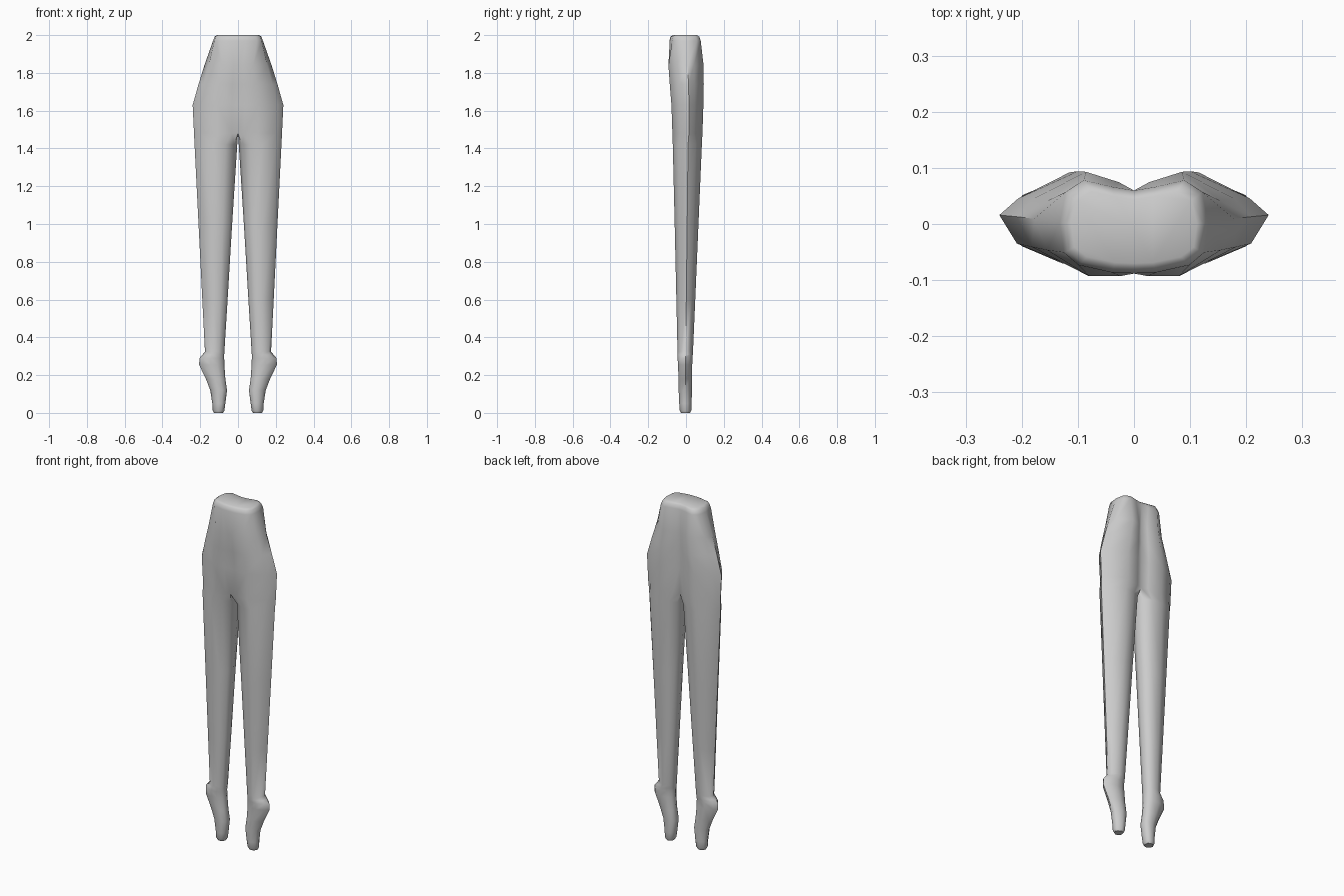
import bpy, bmesh

if "Cube" in bpy.data.objects:
    bpy.data.objects.remove(bpy.data.objects["Cube"])

# Half cross-sections: (0..1 from inner to outer edge, -1..1 from front to back)
WAIST = [(0, .78), (.3, .86), (.68, 1), (.92, .75), (1, .1), (.95, -.55),
         (.75, -.82), (.3, -.98), (0, -1), (0, 0)]
HIP = [(0, .62), (.15, .80), (.48, 1), (.86, .45), (1, .1), (.87, -.5),
       (.45, -1), (.14, -1), (0, -.95), (0, 0)]
LEG = [(.07, .6), (.25, .88), (.52, 1), (.86, .58), (1, .05), (.87, -.6),
       (.55, -1), (.28, -.92), (.07, -.6), (0, 0)]

# Levels: section, z, inner x, outer x, front y, back y
LEVELS = [
    (WAIST, 2.0, 0, .112, -.070, .058),
    (WAIST, 1.992, 0, .124, -.082, .070),
    (WAIST, 1.97, 0, .132, -.088, .078),
    (HIP, 1.84, 0, .178, -.093, .093),
    (HIP, 1.74, 0, .209, -.086, .094),
    (HIP, 1.63, 0, .240, -.077, .092),
    (HIP, 1.48, 0, .233, -.072, .087),
    (LEG, 1.42, .004, .230, -.070, .084),
    (LEG, 1.0, .031, .209, -.060, .066),
    (LEG, .6, .055, .189, -.051, .049),
    (LEG, .325, .072, .175, -.045, .037),
    (LEG, .308, .073, .188, -.046, .036),
    (LEG, .29, .073, .204, -.045, .034),
    (LEG, .255, .072, .206, -.042, .033),
    (LEG, .18, .067, .170, -.040, .032),
    (LEG, .12, .058, .147, -.039, .031),
    (LEG, .05, .067, .136, -.036, .030),
    (LEG, .012, .072, .134, -.033, .028),
    (LEG, 0, .079, .127, -.026, .022),
]

# Loft one half from waist to toe
bm = bmesh.new()
rings = []
for sec, z, xi, xo, yf, yb in LEVELS:
    yc, hy = (yf + yb) / 2, (yb - yf) / 2
    rings.append([bm.verts.new((xi + u * (xo - xi), yc + v * hy, z)) for u, v in sec])
n = len(HIP)
for a, b in zip(rings, rings[1:]):
    for i in range(n):
        j = (i + 1) % n
        quad = [a[i], a[j], b[j], b[i]]
        if any(v.co.x > 1e-5 for v in quad):  # leave the centre plane open
            bm.faces.new(quad)
bm.faces.new(rings[0])
bm.faces.new(rings[-1])
bmesh.ops.recalc_face_normals(bm, faces=bm.faces)
mesh = bpy.data.meshes.new("hips_and_legs")
bm.to_mesh(mesh)
bm.free()
if mesh.polygons[-2].normal.z < 0:
    mesh.flip_normals()

# Mirror to the other side
body = bpy.data.objects.new("hips_and_legs", mesh)
bpy.context.collection.objects.link(body)
mod = body.modifiers.new("mirror", 'MIRROR')
mod.use_clip = True
mod.merge_threshold = .0005
bpy.context.view_layer.objects.active = body
body.select_set(True)
bpy.ops.object.modifier_apply(modifier="mirror")
bpy.ops.object.shade_smooth_by_angle(angle=1.0)
